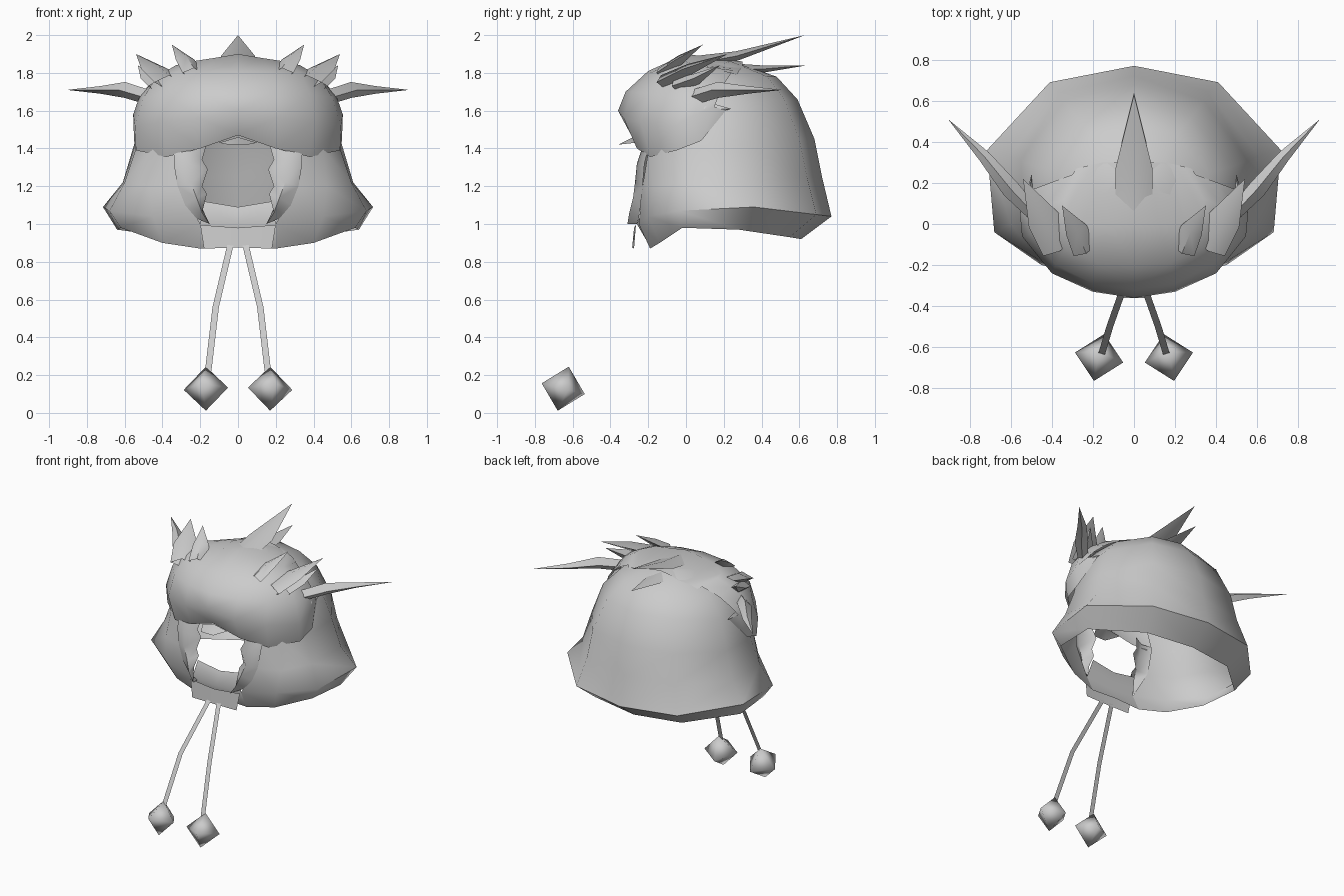
import bpy, bmesh, math
from mathutils import Vector, Matrix

cube = bpy.data.objects.get("Cube")
if cube:
    bpy.data.objects.remove(cube, do_unlink=True)

grey = bpy.data.materials.new("plain grey")
grey.use_nodes = True
GREY = (0.6, 0.6, 0.6, 1)
grey.diffuse_color = GREY
grey.node_tree.nodes["Principled BSDF"].inputs["Base Color"].default_value = GREY


def finish(name, bm, mirror=True, angle=60):
    """Turn a bmesh into a shaded object, mirrored across x = 0."""
    bmesh.ops.remove_doubles(bm, verts=bm.verts, dist=0.0005)
    bmesh.ops.recalc_face_normals(bm, faces=bm.faces)
    mesh = bpy.data.meshes.new(name)
    bm.to_mesh(mesh)
    bm.free()
    mesh.materials.append(grey)
    mesh.shade_smooth()
    mesh.set_sharp_from_angle(angle=math.radians(angle))
    ob = bpy.data.objects.new(name, mesh)
    bpy.context.collection.objects.link(ob)
    if mirror:
        mod = ob.modifiers.new("Mirror", 'MIRROR')
        mod.merge_threshold = 0.002
    return ob


def loft(name, rows, cap=None, angle=60):
    """Skin a half surface through rows of points."""
    bm = bmesh.new()
    grid = [[bm.verts.new(p) for p in row] for row in rows]
    for a, b in zip(grid, grid[1:]):
        for i in range(len(a) - 1):
            bm.faces.new((a[i], a[i + 1], b[i + 1], b[i]))
    if cap:
        c = bm.verts.new(cap)
        last = grid[-1]
        for i in range(len(last) - 1):
            bm.faces.new((last[i], last[i + 1], c))
    return finish(name, bm, angle=angle)


def spike(name, path, tip, mirror=True):
    """Four-sided tapered tuft; path items are (point, half width, half height)."""
    bm = bmesh.new()
    tip = Vector(tip)
    axis = (tip - Vector(path[0][0])).normalized()
    side = axis.cross(Vector((0, 0, 1))).normalized()
    up = side.cross(axis)
    rings = []
    for p, w, h in path:
        p = Vector(p)
        rings.append([bm.verts.new(p + o) for o in (side * w, up * h, -side * w, -up * h)])
    for a, b in zip(rings, rings[1:]):
        for i in range(4):
            j = (i + 1) % 4
            bm.faces.new((a[i], a[j], b[j], b[i]))
    t = bm.verts.new(tip)
    for i in range(4):
        bm.faces.new((rings[-1][i], rings[-1][(i + 1) % 4], t))
    return finish(name, bm, mirror, 50)


# Hood shell, rows from the rim upward, each from back centre to face opening
loft("hood", [
    [(0, .61, .92), (.35, .55, .93), (.64, .28, .97), (.62, -.02, .98), (.40, -.14, .90), (.2, -.19, .87)],
    [(0, .77, 1.04), (.41, .69, 1.05), (.715, .36, 1.09), (.68, -.04, 1.07), (.45, -.2, 1.04), (.2, -.25, 1.0)],
    [(0, .72, 1.25), (.36, .64, 1.25), (.61, .33, 1.22), (.60, 0, 1.22), (.47, -.17, 1.2), (.31, -.23, 1.2)],
    [(0, .68, 1.45), (.34, .60, 1.45), (.55, .31, 1.42), (.54, .02, 1.4), (.45, -.13, 1.4), (.32, -.2, 1.38)],
    [(0, .59, 1.66), (.28, .52, 1.66), (.48, .28, 1.63), (.5, .03, 1.6), (.4, -.1, 1.6), (.25, -.2, 1.6)],
    [(0, .48, 1.78), (.2, .43, 1.78), (.36, .25, 1.76), (.38, .05, 1.76), (.3, -.08, 1.75), (.2, -.15, 1.75)],
    [(0, .25, 1.86), (.1, .24, 1.86), (.17, .2, 1.85), (.18, .08, 1.85), (.14, 0, 1.85), (0, 0, 1.85)],
], cap=(0, .12, 1.87))

# Chin strip joining the two sides below the face opening
loft("chin_band", [
    [(0, -.19, .88), (.2, -.19, .87)],
    [(0, -.26, 1.0), (.2, -.25, 1.0)],
    [(0, -.21, 1.09), (.18, -.21, 1.12)],
])

# Padded brow over the forehead, rows from lower edge to crown
loft("brow_cap", [
    [(0, -.29, 1.47), (.2, -.26, 1.40), (.38, -.19, 1.355), (.54, -.05, 1.39), (.55, .08, 1.44), (.50, .21, 1.60)],
    [(0, -.36, 1.6), (.2, -.33, 1.56), (.4, -.24, 1.54), (.545, -.06, 1.52), (.555, .05, 1.58), (.53, .15, 1.62)],
    [(0, -.32, 1.7), (.2, -.29, 1.7), (.38, -.2, 1.69), (.5, -.05, 1.67), (.52, .06, 1.68), (.49, .17, 1.67)],
    [(0, -.2, 1.81), (.18, -.19, 1.80), (.33, -.12, 1.80), (.43, 0, 1.78), (.44, .08, 1.77), (.41, .2, 1.74)],
    [(0, 0, 1.9), (.12, 0, 1.88), (.25, 0, 1.86), (.33, .06, 1.84), (.34, .12, 1.83), (.3, .24, 1.80)],
    [(0, .3, 1.86), (.08, .3, 1.85), (.15, .3, 1.83), (.2, .29, 1.82), (.24, .28, 1.81), (.28, .27, 1.79)],
])

# Small lip under the brow
loft("brow_lip", [
    [(0, -.28, 1.46), (.10, -.27, 1.43)],
    [(0, -.36, 1.42), (.05, -.36, 1.42)],
])

# Ragged fur lining on each side of the face opening
outer = [(.34, -.2, 1.40), (.34, -.22, 1.32), (.32, -.23, 1.2), (.28, -.24, 1.1), (.22, -.25, 1.03), (.15, -.26, 1.0)]
ridge = [(.26, -.23, 1.41), (.26, -.26, 1.32), (.25, -.27, 1.22), (.22, -.28, 1.14), (.19, -.30, 1.06), (.15, -.31, 1.0)]
inner = [(.17, -.18, 1.41), (.19, -.2, 1.34), (.16, -.2, 1.29), (.19, -.21, 1.2), (.165, -.22, 1.16), (.19, -.24, 1.08)]
loft("fur_lining", [outer, ridge, inner], angle=70)

# Long pointed ears
spike("ear", [((.44, .0, 1.66), .03, .04), ((.60, .17, 1.71), .045, .042),
              ((.73, .33, 1.71), .03, .02)], (.905, .51, 1.71))

# Swept-back crest on the centre line
spike("crest_upper", [((0, .05, 1.85), .09, .04), ((0, .27, 1.89), .09, .025)], (0, .63, 2.0), False)
spike("crest_lower", [((0, .25, 1.82), .08, .03), ((0, .4, 1.82), .06, .02)], (0, .64, 1.84), False)

# Side tufts
spike("inner_tuft", [((.24, -.13, 1.80), .06, .03), ((.28, -.03, 1.87), .055, .025)], (.35, .09, 1.95))
spike("outer_tuft", [((.37, -.12, 1.75), .08, .04), ((.44, .02, 1.82), .08, .03)], (.54, .22, 1.90))
spike("temple_tuft", [((.42, -.05, 1.73), .06, .04), ((.47, .06, 1.77), .05, .03)], (.53, .18, 1.84))
spike("cheek_tuft", [((.47, .03, 1.61), .03, .06), ((.51, .1, 1.61), .025, .04)], (.50, .24, 1.61))

# Flat tab at the throat
loft("throat_tab", [
    [(0, -.285, .875), (.18, -.275, .87)],
    [(0, -.275, .98), (.20, -.265, .995)],
])

# Hanging ribbons
loft("ribbon", [[(x - .017, y, z), (x + .017, y, z)] for x, y, z in
                [(.04, -.28, .89), (.118, -.5, .56), (.158, -.635, .22)]])

# Eight-sided bobbles at the ribbon ends
bm = bmesh.new()
bmesh.ops.create_uvsphere(bm, u_segments=4, v_segments=2, radius=.12)
turn = (Matrix.Translation((.17, -.65, .128)) @ Matrix.Rotation(math.radians(-14), 4, 'X')
        @ Matrix.Rotation(math.radians(12), 4, 'Z'))
bmesh.ops.transform(bm, matrix=turn, verts=bm.verts)
finish("bobble", bm, angle=80)
